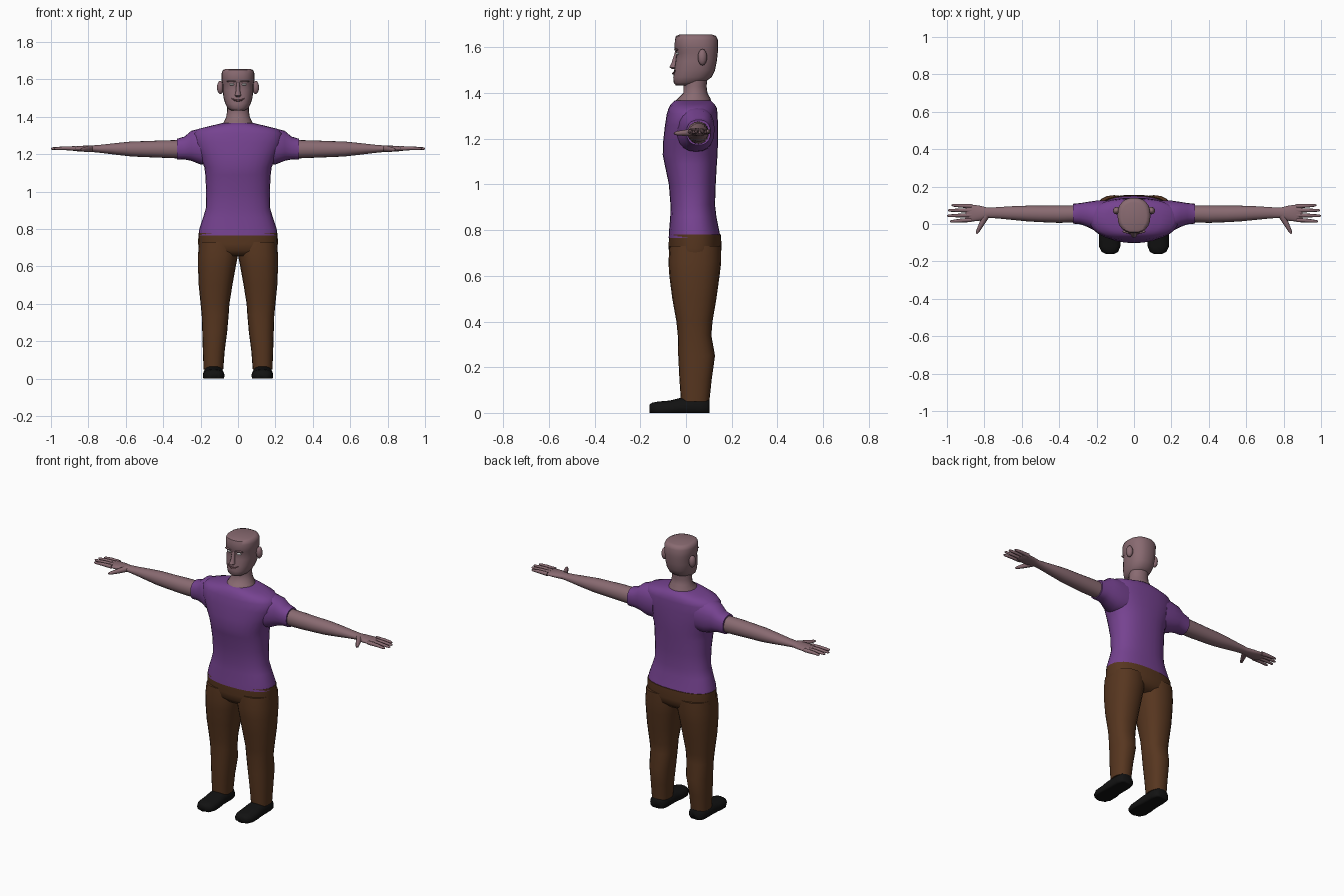
import bpy, bmesh, math
from mathutils import Vector

old = bpy.data.objects.get("Cube")
if old:
    bpy.data.objects.remove(old, do_unlink=True)


def material(name, red, green, blue):
    mat = bpy.data.materials.new(name)
    mat.use_nodes = True
    colour = (red, green, blue, 1)
    mat.diffuse_color = colour
    mat.node_tree.nodes["Principled BSDF"].inputs["Base Color"].default_value = colour
    return mat


SKIN = material("skin", .25, .145, .165)
PURPLE = material("purple cloth", .18, .055, .28)
BROWN = material("brown cloth", .095, .037, .014)
BLACK = material("black leather", .006, .006, .006)
WHITE = material("eye white", .8, .8, .8)
LIP = material("lip", .15, .07, .08)


def finish(name, bm, mat, angle=50):
    bmesh.ops.recalc_face_normals(bm, faces=bm.faces)
    mesh = bpy.data.meshes.new(name)
    bm.to_mesh(mesh)
    bm.free()
    mesh.materials.append(mat)
    obj = bpy.data.objects.new(name, mesh)
    bpy.context.collection.objects.link(obj)
    bpy.ops.object.select_all(action="DESELECT")
    obj.select_set(True)
    bpy.context.view_layer.objects.active = obj
    bpy.ops.object.shade_smooth_by_angle(angle=math.radians(angle))
    return obj


def loft(name, rings, mat, axis="z", sides=20, square=.85, flip=1):
    """Skin rounded rings given as (station, low, high, low, high)."""
    bm = bmesh.new()
    loops = []
    for station, a_low, a_high, b_low, b_high in rings:
        loop = []
        for i in range(sides):
            t = math.tau * i / sides
            c, s = math.cos(t), math.sin(t)
            a = (a_low + a_high + (a_high - a_low) * math.copysign(abs(c) ** square, c)) / 2
            b = (b_low + b_high + (b_high - b_low) * math.copysign(abs(s) ** square, s)) / 2
            x, y, z = {"x": (station, a, b), "y": (a, station, b), "z": (a, b, station)}[axis]
            loop.append(bm.verts.new((x * flip, y, z)))
        loops.append(loop)
    for one, two in zip(loops, loops[1:]):
        for i in range(sides):
            j = (i + 1) % sides
            bm.faces.new((one[i], one[j], two[j], two[i]))
    bm.faces.new(loops[0])
    bm.faces.new(loops[-1])
    return finish(name, bm, mat)


def centred(rows):
    return [(z, -half, half, front, back) for z, half, front, back in rows]


def rod(name, points, radii, mat, flip=1, sides=8):
    """Tapered tube through the points, used for digits and lips."""
    bm = bmesh.new()
    path = [Vector((p[0] * flip, p[1], p[2])) for p in points]
    loops = []
    for i, (point, radius) in enumerate(zip(path, radii)):
        along = path[min(i + 1, len(path) - 1)] - path[max(i - 1, 0)]
        side = along.cross(Vector((0, 0, 1))).normalized()
        up = side.cross(along).normalized()
        loops.append([bm.verts.new(point + radius * (side * math.cos(math.tau * k / sides)
                      + up * math.sin(math.tau * k / sides))) for k in range(sides)])
    for one, two in zip(loops, loops[1:]):
        for k in range(sides):
            j = (k + 1) % sides
            bm.faces.new((one[k], one[j], two[j], two[k]))
    bm.faces.new(loops[0])
    bm.faces.new(loops[-1])
    return finish(name, bm, mat)


def blob(name, centre, size, mat, tilt=0):
    bm = bmesh.new()
    bmesh.ops.create_uvsphere(bm, u_segments=12, v_segments=8, radius=1)
    bmesh.ops.scale(bm, vec=size, verts=bm.verts)
    obj = finish(name, bm, mat)
    obj.location = centre
    obj.rotation_euler.z = tilt
    return obj


# Shirt body, flaring to the hips and rounding over the shoulders
loft("shirt_body", centred([
    (.765, .212, -.076, .152), (.8, .207, -.074, .145), (.86, .187, -.069, .133),
    (.91, .172, -.068, .127), (1, .17, -.075, .13), (1.09, .175, -.094, .135),
    (1.13, .18, -.102, .138), (1.19, .205, -.1, .14), (1.26, .235, -.092, .14),
    (1.31, .238, -.084, .138), (1.335, .215, -.076, .135), (1.352, .145, -.066, .125),
    (1.367, .082, -.05, .11)]), PURPLE, sides=28)

# Trouser seat with the waist hidden under the shirt hem
loft("trouser_seat", centred([
    (.655, .19, -.045, .12), (.685, .208, -.072, .15), (.72, .213, -.076, .156),
    (.78, .212, -.075, .153)]), BROWN, sides=28)

# Neck with its base spreading into the collar
loft("neck", centred([
    (1.33, .095, -.07, .115), (1.36, .082, -.054, .111), (1.377, .074, -.036, .107),
    (1.4, .063, -.012, .094), (1.43, .058, -.012, .09), (1.47, .058, -.01, .095)]),
    SKIN, square=1)

# Head with a flat crown and squared jaw
loft("head", centred([
    (1.434, .036, -.045, .045), (1.446, .056, -.054, .08), (1.47, .068, -.056, .112),
    (1.5, .077, -.052, .127), (1.54, .082, -.046, .135), (1.575, .083, -.042, .139),
    (1.592, .087, -.05, .14), (1.632, .088, -.049, .14), (1.65, .081, -.044, .132),
    (1.656, .066, -.03, .115)]), SKIN, sides=24)

# Nose wedge and smiling lips
loft("nose", [
    (1.505, -.007, .007, -.06, -.04), (1.513, -.017, .017, -.074, -.035),
    (1.535, -.012, .012, -.063, -.035), (1.585, -.008, .008, -.047, -.035)],
    SKIN, sides=10, square=1)
rod("mouth", [(-.035, -.047, 1.499), (-.018, -.053, 1.489), (0, -.056, 1.486),
              (.018, -.053, 1.489), (.035, -.047, 1.499)],
    [.002, .004, .005, .004, .002], LIP)

for label, side in (("left", 1), ("right", -1)):
    # Eyes, brows and ears
    blob(label + "_eye", (side * .033, -.036, 1.573), (.014, .01, .006), WHITE)
    blob(label + "_brow", (side * .036, -.043, 1.59), (.026, .008, .005), SKIN, side * .15)
    blob(label + "_ear", (side * .094, .072, 1.557), (.018, .021, .036), SKIN, side * .4)

    # Short sleeve
    loft(label + "_sleeve", [
        (.14, -.04, .125, 1.14, 1.345), (.2, -.04, .125, 1.145, 1.338),
        (.25, -.015, .118, 1.165, 1.325), (.285, -.002, .112, 1.172, 1.295),
        (.325, .002, .108, 1.172, 1.283)], PURPLE, "x", flip=side)

    # Bare arm, narrowing to the wrist and widening to the palm
    loft(label + "_arm", [
        (.3, .01, .1, 1.177, 1.276), (.4, .006, .1, 1.181, 1.274),
        (.5, .01, .098, 1.185, 1.27), (.57, .014, .098, 1.188, 1.268),
        (.65, .022, .095, 1.197, 1.26), (.73, .03, .09, 1.207, 1.251),
        (.78, .033, .087, 1.212, 1.247), (.82, .018, .097, 1.213, 1.246),
        (.86, .014, .103, 1.216, 1.243), (.892, .017, .106, 1.22, 1.24),
        (.9, .022, .1, 1.224, 1.237)], SKIN, "x", square=.95, flip=side)

    # Fingers and thumb
    fingers = [("index", .022, .014, .985), ("middle", .047, .044, 1),
               ("ring", .073, .073, .995), ("little", .096, .1, .975)]
    for finger, base, tip, reach in fingers:
        rod(label + "_" + finger + "_finger",
            [(.87, base, 1.231), (.93, (base + tip) / 2, 1.232),
             (reach - .008, tip, 1.23), (reach, tip, 1.23)],
            [.012, .01, .007, .003], SKIN, side)
    rod(label + "_thumb", [(.79, .045, 1.23), (.815, 0, 1.226), (.836, -.04, 1.224),
                           (.842, -.052, 1.224)], [.018, .014, .009, .004], SKIN, side)

    # Trouser leg
    loft(label + "_trouser_leg", [
        (.05, .079, .184, -.022, .102), (.15, .071, .188, -.029, .113),
        (.25, .058, .191, -.034, .127), (.34, .05, .194, -.036, .111),
        (.4, .046, .2, -.042, .116), (.5, .03, .21, -.06, .133),
        (.6, .012, .214, -.073, .147), (.66, 0, .214, -.077, .154),
        (.73, -.002, .208, -.072, .154)], BROWN, flip=side)

    # Shoe with a rounded toe, flattened on the ground
    shoe = loft(label + "_shoe", [
        (-.16, .105, .15, 0, .035), (-.15, .085, .172, -.01, .044),
        (-.12, .073, .187, -.02, .05), (-.07, .072, .188, -.02, .054),
        (-.02, .077, .185, -.02, .067), (.06, .077, .184, -.02, .067),
        (.092, .085, .178, -.02, .064), (.103, .1, .163, -.01, .055)],
        BLACK, "y", flip=side)
    for vert in shoe.data.vertices:
        vert.co.z = max(vert.co.z, 0)
